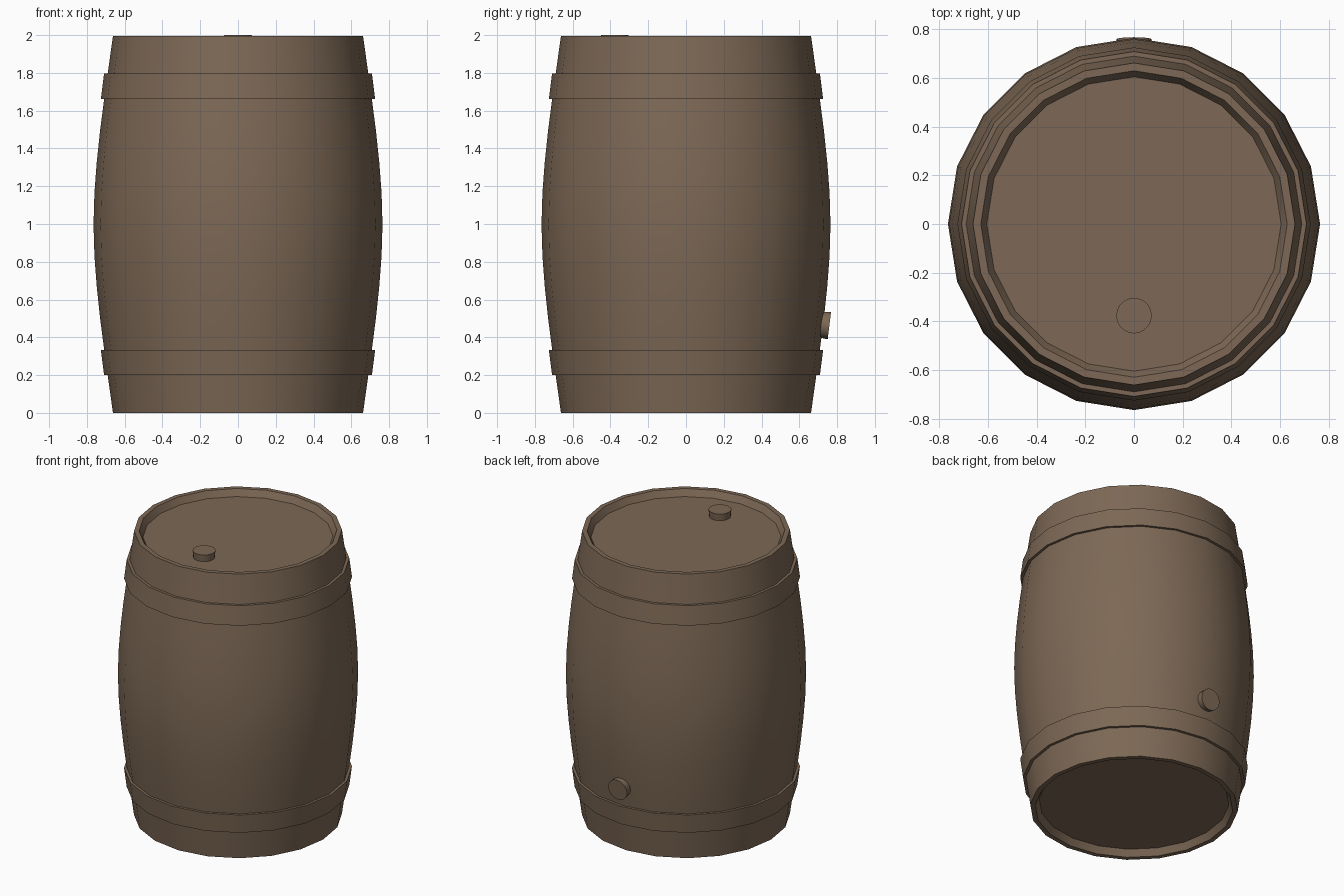
import bpy, bmesh, math
from mathutils import Matrix, Vector

if "Cube" in bpy.data.objects:
    bpy.data.objects.remove(bpy.data.objects["Cube"])

SIDES = 20

wood = bpy.data.materials.new("brown wood")
wood.diffuse_color = (0.205, 0.140, 0.092, 1)
wood.use_nodes = True
wood.node_tree.nodes["Principled BSDF"].inputs["Base Color"].default_value = wood.diffuse_color


def lathe(name, profile, closed=False, sides=SIDES):
    """Spin an (r, z) profile round the z axis; open profiles get end caps."""
    bm = bmesh.new()
    rings = []
    for r, z in profile:
        rings.append([bm.verts.new((r * math.cos(2 * math.pi * i / sides),
                                    r * math.sin(2 * math.pi * i / sides), z))
                      for i in range(sides)])
    pairs = list(zip(rings, rings[1:]))
    if closed:
        pairs.append((rings[-1], rings[0]))
    else:
        bm.faces.new(rings[0])
        bm.faces.new(rings[-1])
    for a, b in pairs:
        for i in range(sides):
            j = (i + 1) % sides
            bm.faces.new((a[i], a[j], b[j], b[i]))
    bmesh.ops.recalc_face_normals(bm, faces=bm.faces)
    mesh = bpy.data.meshes.new(name)
    bm.to_mesh(mesh)
    bm.free()
    mesh.materials.append(wood)
    ob = bpy.data.objects.new(name, mesh)
    bpy.context.collection.objects.link(ob)
    bpy.ops.object.select_all(action='DESELECT')
    ob.select_set(True)
    bpy.context.view_layer.objects.active = ob
    bpy.ops.object.shade_smooth_by_angle(angle=math.radians(30))
    return ob


# Barrel body: recessed end, rim, bulging staves, mirrored to the other end
H = 1.996
lower = [(0.605, 0.045), (0.63, 0.0), (0.662, 0.0), (0.690, 0.20), (0.708, 0.33),
         (0.730, 0.50), (0.748, 0.67), (0.760, 0.83)]
body = lower + [(0.765, H / 2)] + [(r, H - z) for r, z in reversed(lower)]
lathe("barrel_body", body)

# Two hoops, mirrored about the middle
hoop = [(0.67, 0.20), (0.709, 0.20), (0.726, 0.333), (0.69, 0.333)]
lathe("lower_hoop", hoop, closed=True)
lathe("upper_hoop", [(r, H - z) for r, z in hoop], closed=True)

# Bung in the lid
bung = lathe("lid_bung", [(0.066, -0.07), (0.073, 0.0)])
bung.location = (0, -0.377, 2.0)

# Bung in the back wall, square to the sloping staves
side = lathe("side_bung", [(0.066, -0.07), (0.073, 0.0)])
tilt = math.radians(7)
direction = Vector((0, math.cos(tilt), -math.sin(tilt)))
side.rotation_euler = direction.to_track_quat('Z', 'Y').to_euler()
side.location = (0, 0.759, 0.462)
